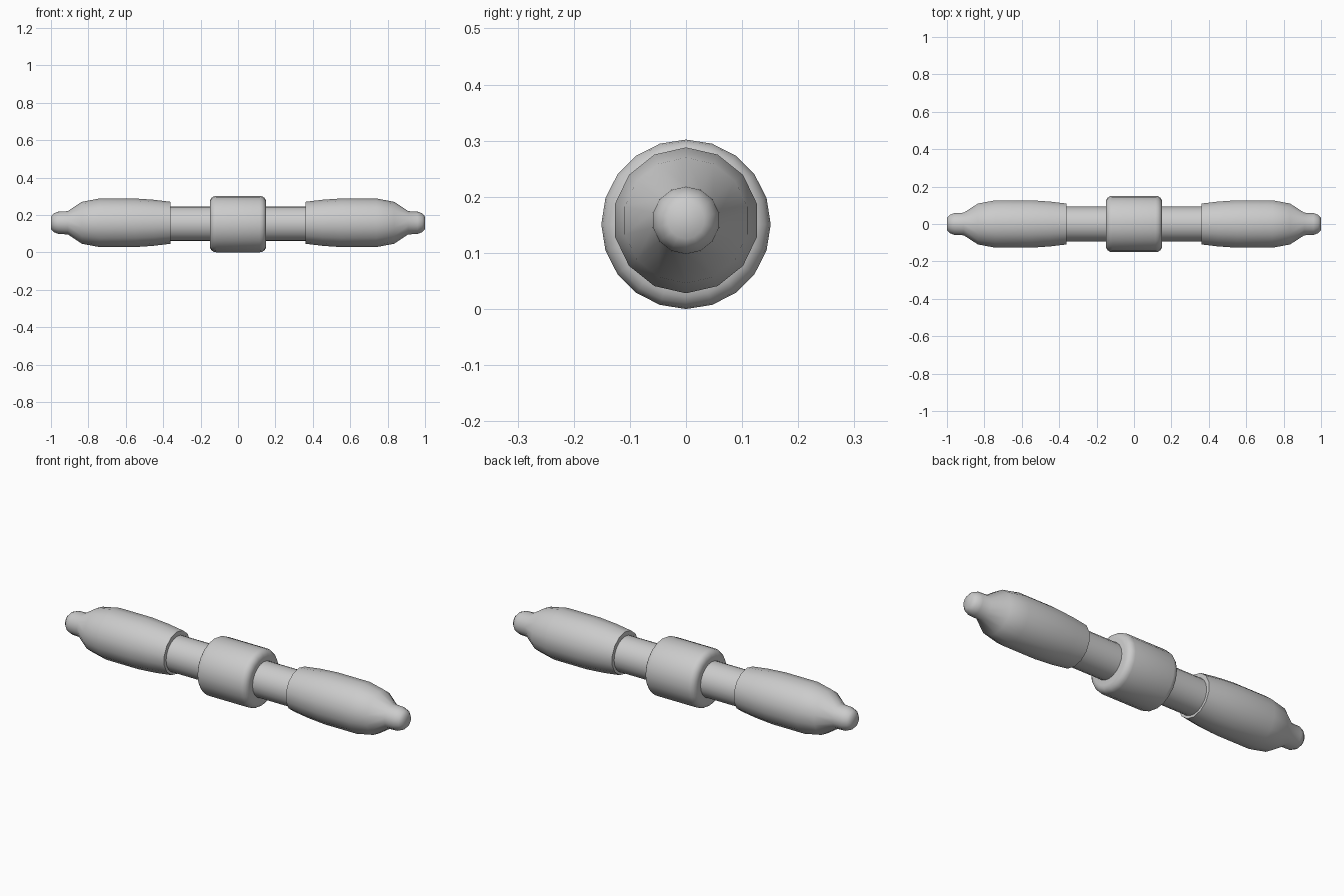
import bpy, bmesh, math

if "Cube" in bpy.data.objects:
    bpy.data.objects.remove(bpy.data.objects["Cube"])


def lathe(name, profile, sides, z, sharp=40):
    """Revolve (x, radius) points around a horizontal axis at height z."""
    bm = bmesh.new()
    rings = []
    for x, r in profile:
        ring = []
        for i in range(sides):
            a = 2 * math.pi * i / sides
            ring.append(bm.verts.new((x, r * math.sin(a), z + r * math.cos(a))))
        rings.append(ring)
    for a, b in zip(rings, rings[1:]):
        for i in range(sides):
            j = (i + 1) % sides
            bm.faces.new((a[i], a[j], b[j], b[i]))
    bm.faces.new(rings[0])
    bm.faces.new(rings[-1])
    bmesh.ops.recalc_face_normals(bm, faces=bm.faces)
    mesh = bpy.data.meshes.new(name)
    bm.to_mesh(mesh)
    bm.free()
    ob = bpy.data.objects.new(name, mesh)
    bpy.context.collection.objects.link(ob)
    bpy.ops.object.select_all(action='DESELECT')
    ob.select_set(True)
    bpy.context.view_layer.objects.active = ob
    bpy.ops.object.shade_smooth_by_angle(angle=math.radians(sharp))
    return ob


# Central collar with rounded rims
R, H, B = 0.151, 0.151, 0.035
rim = [(H - B + B * math.sin(t), R - B + B * math.cos(t))
       for t in (math.radians(22.5 * k) for k in range(5))]
collar = [(-x, r) for x, r in reversed(rim)] + rim
lathe("collar", collar, 20, R)

# Shaft running through the collar into both grips
lathe("shaft", [(-0.42, 0.093), (0.42, 0.093)], 20, 0.153)

# Tapered grips with a small rounded knob at each end
grip = [(0.36, 0.093), (0.36, 0.112), (0.45, 0.123), (0.55, 0.130),
        (0.74, 0.130), (0.835, 0.112), (0.91, 0.062), (0.96, 0.060),
        (0.985, 0.050), (1.0, 0.033)]
for side, label in ((-1, "left"), (1, "right")):
    lathe(label + "_grip", [(side * x, r) for x, r in grip], 14, 0.158, 50)
